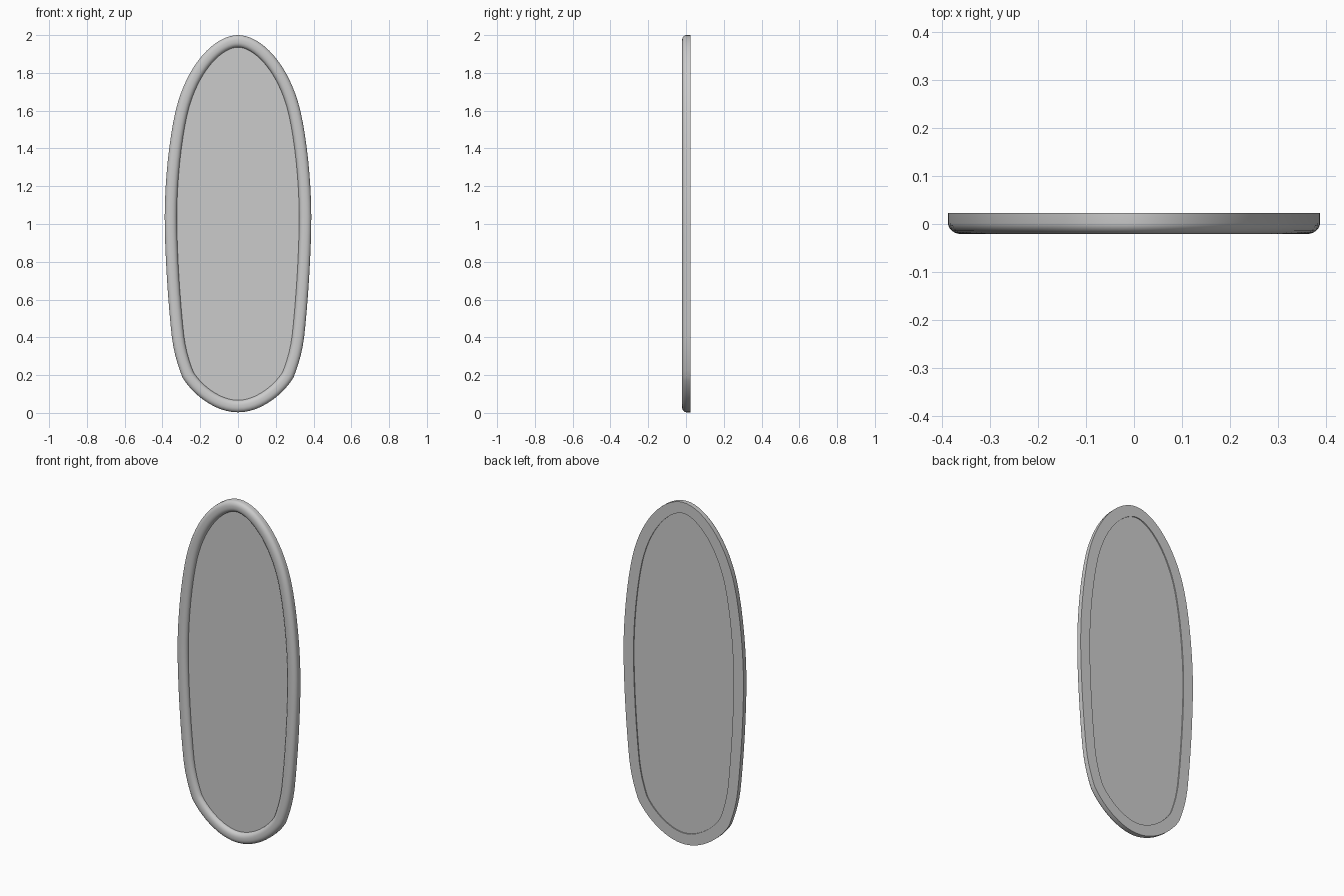
import bpy, bmesh, math
from mathutils import Vector
from mathutils.geometry import interpolate_bezier

if "Cube" in bpy.data.objects:
    bpy.data.objects.remove(bpy.data.objects["Cube"])

# Right half of the oval outline (x, z), as cubic segments from top to bottom
KEYS = [(0, 2.0), (.12, 2.0), (.27, 1.85), (.33, 1.60),
        (.365, 1.45), (.388, 1.22), (.388, 1.04),
        (.388, .85), (.37, .58), (.35, .40),
        (.338, .31), (.318, .25), (.295, .19),
        (.25, .11), (.13, .003), (0, .003)]
half = []
for i, steps in zip(range(0, 15, 3), (16, 8, 8, 5, 12)):
    pts = [Vector((x, z, 0)) for x, z in KEYS[i:i + 4]]
    half += interpolate_bezier(*pts, steps + 1)[:-1]
half.append(Vector((0, .003, 0)))
outline = half + [Vector((-p.x, p.y, 0)) for p in reversed(half[1:-1])]
N = len(outline)


def inset(d):
    """Outline moved inward by d."""
    out = []
    for i, p in enumerate(outline):
        a = (p - outline[i - 1]).normalized()
        b = (outline[(i + 1) % N] - p).normalized()
        na, nb = Vector((a.y, -a.x, 0)), Vector((b.y, -b.x, 0))
        n = (na + nb).normalized()
        out.append(p + n * (d / n.dot(na)))
    return out


def loft(name, profile, closed):
    """Sweep a (inset, y) profile round the outline; open profiles get capped."""
    bm = bmesh.new()
    rings = [[bm.verts.new((p.x, y, p.y)) for p in inset(d)] for d, y in profile]
    for j in range(len(rings) if closed else len(rings) - 1):
        r, s = rings[j], rings[(j + 1) % len(rings)]
        for i in range(N):
            k = (i + 1) % N
            bm.faces.new((r[i], r[k], s[k], s[i]))
    if not closed:
        bm.faces.new(rings[0])
        bm.faces.new(rings[-1])
    bmesh.ops.recalc_face_normals(bm, faces=bm.faces)
    me = bpy.data.meshes.new(name)
    bm.to_mesh(me)
    bm.free()
    ob = bpy.data.objects.new(name, me)
    bpy.context.collection.objects.link(ob)
    bpy.ops.object.select_all(action='DESELECT')
    ob.select_set(True)
    bpy.context.view_layer.objects.active = ob
    bpy.ops.object.shade_smooth_by_angle(angle=math.radians(35))
    return ob


# Frame: flat back, rounded front
W, R = .064, .028
angles = [math.pi / 2 * k / 6 for k in range(7)]
outer = [(R - R * math.cos(a), .002 - .023 * math.sin(a)) for a in angles]
inner = [(W - d, y) for d, y in reversed(outer)]
loft("mirror_frame", [(0, .023)] + outer + inner + [(W, .023)], True)

# Mirror glass, set just inside the frame
loft("mirror_glass", [(W - .002, .004), (W - .002, .017)], False)
